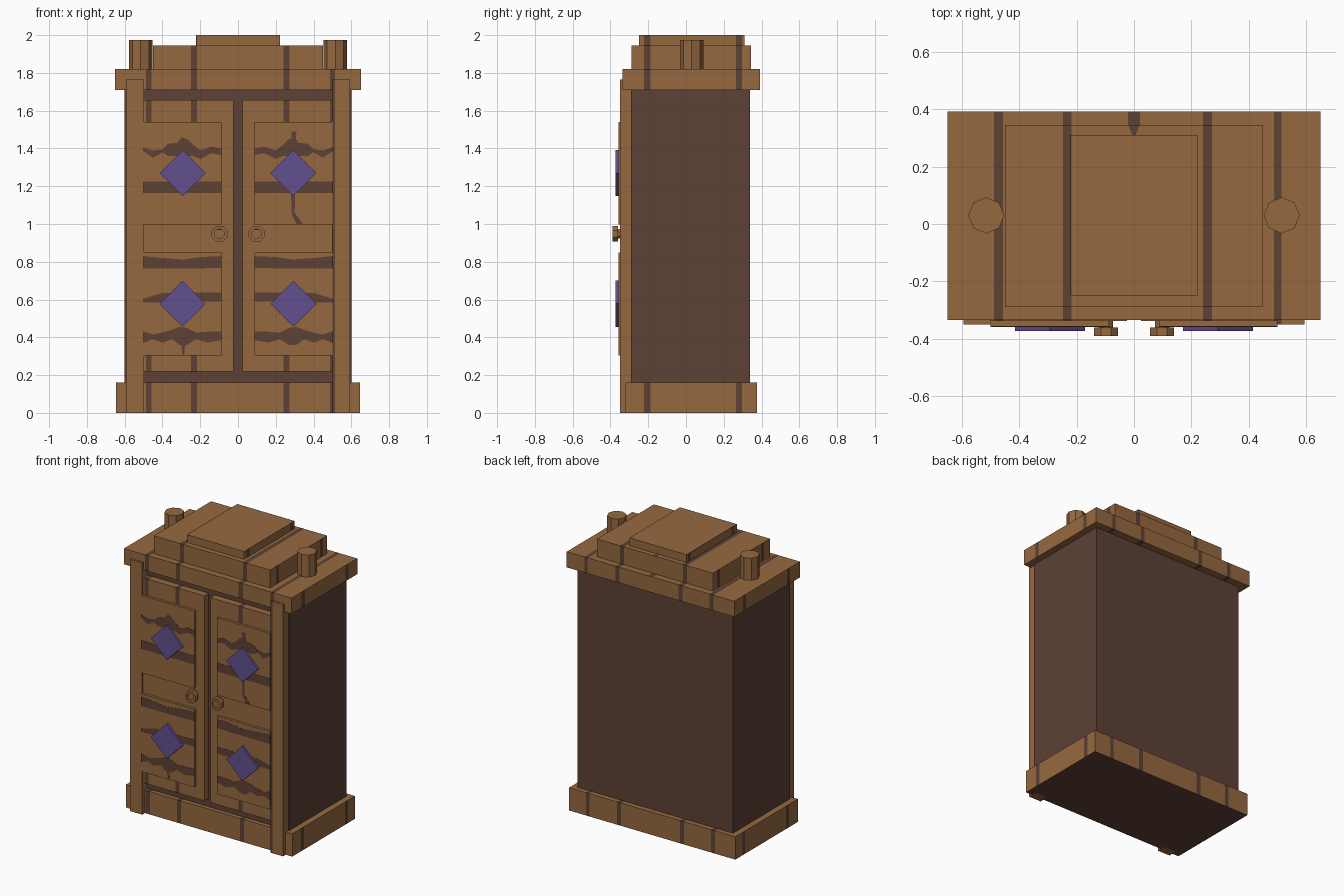
import bpy, bmesh, math
from mathutils import Vector

if "Cube" in bpy.data.objects:
    bpy.data.objects.remove(bpy.data.objects["Cube"])


def material(name, rgb):
    m = bpy.data.materials.new(name)
    lin = [((c / 255 + 0.055) / 1.055) ** 2.4 for c in rgb]
    m.diffuse_color = (*lin, 1)
    m.use_nodes = True
    m.node_tree.nodes["Principled BSDF"].inputs["Base Color"].default_value = m.diffuse_color
    return m


WOOD = material("warm brown wood", (150, 105, 64))
DARK = material("dark brown wood", (93, 65, 53))
PURPLE = material("purple inlay", (98, 80, 144))

# grain stripes: across the width (x) and across the depth (y)
STRIPES_X = [(-0.488, -0.457), (-0.248, -0.217), (0.24, 0.272), (0.488, 0.514)]
STRIPES_Y = [(-0.222, -0.188), (0.265, 0.297)]


def finish(name, bm, *mats):
    bmesh.ops.recalc_face_normals(bm, faces=bm.faces)
    me = bpy.data.meshes.new(name)
    bm.to_mesh(me)
    bm.free()
    for m in mats:
        me.materials.append(m)
    ob = bpy.data.objects.new(name, me)
    bpy.context.collection.objects.link(ob)
    return ob


def box_mesh(x, y, z):
    bm = bmesh.new()
    bmesh.ops.create_cube(bm, size=1)
    for v in bm.verts:
        v.co = [(a + b) / 2 + c * (b - a) for (a, b), c in zip((x, y, z), v.co)]
    return bm


def box(name, x, y, z, mat):
    return finish(name, box_mesh(x, y, z), mat)


def cut(bm, axis, value):
    co, no = Vector((0, 0, 0)), Vector((0, 0, 0))
    co[axis], no[axis] = value, 1
    bmesh.ops.bisect_plane(bm, geom=bm.verts[:] + bm.edges[:] + bm.faces[:],
                           plane_co=co, plane_no=no)


def grained(name, x, y, z, plain=None, dark_bottom=False):
    """Wooden board with dark grain stripes running over its faces."""
    bm = box_mesh(x, y, z)
    for axis, stripes in ((0, STRIPES_X), (1, STRIPES_Y)):
        for s in stripes:
            for value in s:
                cut(bm, axis, value)
    for value in plain or ():
        cut(bm, 2, value)
    bm.normal_update()
    for f in bm.faces:
        c = f.calc_center_median()
        side = abs(f.normal.x) > 0.5
        stripes, pos = (STRIPES_Y, c.y) if side else (STRIPES_X, c.x)
        dark = any(a < pos < b for a, b in stripes)
        if plain and plain[0] < c.z < plain[1]:
            dark = False
        if dark_bottom and f.normal.z < -0.5:
            dark = True
        f.material_index = int(dark)
    return finish(name, bm, WOOD, DARK)


def plate(name, points, y0, y1, mat):
    """Flat outline in x and z, given thickness in y."""
    bm = bmesh.new()
    face = bm.faces.new([bm.verts.new((px, y0, pz)) for px, pz in points])
    ext = bmesh.ops.extrude_face_region(bm, geom=[face])["geom"]
    for v in ext:
        if isinstance(v, bmesh.types.BMVert):
            v.co.y = y1
    return finish(name, bm, mat)


def octagon(cx, cz, r):
    return [(cx + r * math.cos(math.pi * (k + 0.5) / 4),
             cz + r * math.sin(math.pi * (k + 0.5) / 4)) for k in range(8)]


# carcass, plinth and stepped top
box("cabinet_body", (-0.602, 0.602), (-0.29, 0.34), (0.01, 1.72), DARK)
grained("plinth", (-0.645, 0.645), (-0.32, 0.375), (0, 0.16), dark_bottom=True)
grained("cornice", (-0.65, 0.65), (-0.335, 0.393), (1.71, 1.82))
grained("top_step", (-0.45, 0.45), (-0.288, 0.345), (1.82, 1.945))
grained("top_cap", (-0.222, 0.222), (-0.25, 0.31), (1.945, 2.0))

# grain mark on the back of the top
for nm, z, y0, y1, w0, w1 in (("cornice_mark", 1.82, 0.345, 0.393, 0.022, 0.02),
                              ("step_mark", 1.945, 0.31, 0.345, 0.006, 0.02)):
    bm = bmesh.new()
    bm.faces.new([bm.verts.new(p) for p in ((-w0, y0, z + 0.001), (w0, y0, z + 0.001),
                                            (w1, y1, z + 0.001), (-w1, y1, z + 0.001))])
    finish(nm, bm, DARK)

# ragged grain bands on a door panel: outer-to-inner (x, top, bottom)
UPPER_BAND = [(0.5, 1.405, 1.385), (0.45, 1.39, 1.35), (0.4, 1.395, 1.38),
              (0.37, 1.425, 1.36), (0.32, 1.43, 1.36), (0.3, 1.458, 1.36),
              (0.27, 1.45, 1.36), (0.24, 1.42, 1.36), (0.2, 1.39, 1.345),
              (0.14, 1.41, 1.375), (0.088, 1.40, 1.365)]
LOWER_BAND = [(0.5, 0.432, 0.37), (0.45, 0.415, 0.39), (0.4, 0.425, 0.372),
              (0.35, 0.44, 0.39), (0.31, 0.455, 0.36), (0.27, 0.45, 0.36),
              (0.22, 0.425, 0.39), (0.16, 0.43, 0.372), (0.088, 0.432, 0.385)]
TOP_BAND = [(0.5, 0.83, 0.765), (0.4, 0.82, 0.765), (0.29, 0.812, 0.765),
            (0.2, 0.825, 0.765), (0.088, 0.83, 0.768)]
MID_BAND = [(0.5, 0.605, 0.585), (0.4, 0.635, 0.585), (0.088, 0.637, 0.59)]
CUFF_BAND = [(0.5, 1.225, 1.165), (0.088, 1.225, 1.165)]
PANEL_Y, BAND_Y = -0.357, -0.3585

for side, s in (("left", -1), ("right", 1)):
    def span(a, b):
        return tuple(sorted((s * a, s * b)))

    # corner post
    post = grained if s > 0 else lambda n, x, y, z: box(n, x, y, z, WOOD)
    post(side + "_post", span(0.498, 0.594), (-0.35, -0.285), (0, 1.765))

    # door with two raised panels
    grained(side + "_door", span(0.024, 0.5), (-0.339, -0.285), (0.22, 1.657),
            plain=(0.8, 1.05))
    for level, z in (("lower", (0.305, 0.85)), ("upper", (0.997, 1.54))):
        box(f"{side}_{level}_panel", span(0.088, 0.5), (PANEL_Y, -0.33), z, WOOD)

    # grain bands
    for n, band in enumerate((UPPER_BAND, CUFF_BAND, TOP_BAND, MID_BAND, LOWER_BAND)):
        pts = [(s * x, t) for x, t, b in band] + [(s * x, b) for x, t, b in band[::-1]]
        plate(f"{side}_grain_band_{n + 1}", pts, PANEL_Y + 0.001, BAND_Y, DARK)

    # diamond inlays
    for level, z in (("lower", 0.578), ("upper", 1.27)):
        r, x = 0.122, s * 0.293
        plate(f"{side}_{level}_diamond", [(x - r, z), (x, z - r), (x + r, z), (x, z + r)],
              -0.35, -0.373, PURPLE)

    # knob with stem and a sunken centre
    x, z = s * 0.098, 0.948
    plate(side + "_knob_stem", octagon(x, z, 0.027), -0.33, -0.365, WOOD)
    knob = plate(side + "_knob", octagon(x, z, 0.045), -0.36, -0.39, WOOD)
    bm = bmesh.new()
    bm.from_mesh(knob.data)
    bm.normal_update()
    front = [f for f in bm.faces if f.normal.y < -0.9]
    bmesh.ops.inset_region(bm, faces=front, thickness=0.018, depth=0)
    bmesh.ops.inset_region(bm, faces=front, thickness=0.001, depth=-0.008)
    bm.to_mesh(knob.data)
    bm.free()

    # finial peg on the cornice
    bpy.ops.mesh.primitive_cylinder_add(vertices=8, radius=0.063, depth=0.16,
                                        location=(s * 0.515, 0.03, 1.895))
    peg = bpy.context.object
    peg.name = side + "_finial"
    peg.data.materials.append(WOOD)

# single grain streaks on the panels
plate("right_stem_streak", [(0.28, 1.16), (0.302, 1.16), (0.3, 1.06), (0.345, 0.999),
                            (0.31, 0.999), (0.285, 1.05)], -0.356, BAND_Y, DARK)
plate("right_spike_streak", [(0.285, 1.44), (0.305, 1.44), (0.31, 1.49), (0.283, 1.49)],
      -0.356, BAND_Y, DARK)
plate("left_foot_streak", [(-0.3, 0.37), (-0.28, 0.37), (-0.284, 0.308), (-0.296, 0.308)],
      -0.356, BAND_Y, DARK)
